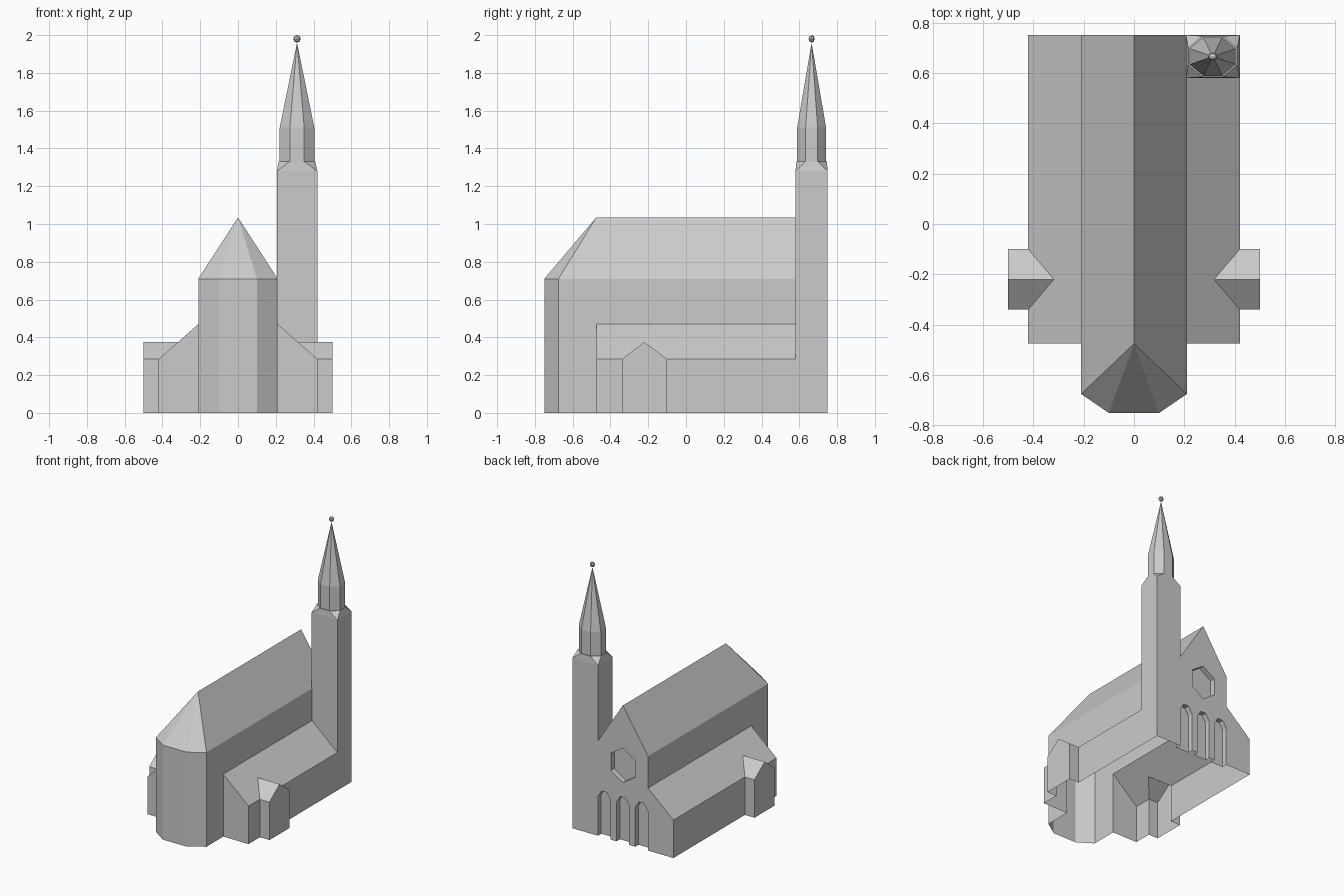
import bpy, bmesh, math

if "Cube" in bpy.data.objects:
    bpy.data.objects.remove(bpy.data.objects["Cube"])


def hull(name, points):
    """Convex solid around a few points."""
    bm = bmesh.new()
    for p in points:
        bm.verts.new(p)
    bmesh.ops.convex_hull(bm, input=bm.verts[:])
    bmesh.ops.dissolve_limit(bm, angle_limit=0.01, verts=bm.verts[:], edges=bm.edges[:])
    bmesh.ops.recalc_face_normals(bm, faces=bm.faces[:])
    mesh = bpy.data.meshes.new(name)
    bm.to_mesh(mesh)
    bm.free()
    ob = bpy.data.objects.new(name, mesh)
    bpy.context.collection.objects.link(ob)
    return ob


def prism_y(name, profile, y0, y1):
    """Profile in x, z swept along y."""
    return hull(name, [(x, y, z) for y in (y0, y1) for x, z in profile])


def combine(target, tool, operation):
    mod = target.modifiers.new("cut", 'BOOLEAN')
    mod.operation, mod.solver, mod.object = operation, 'EXACT', tool
    bpy.context.view_layer.objects.active = target
    bpy.ops.object.modifier_apply(modifier=mod.name)
    bpy.data.objects.remove(tool)


# Nave with polygonal apse and hipped roof end
plan = [(s * x, y) for s in (-1, 1) for x, y in ((0.21, 0.75), (0.21, -0.675), (0.10, -0.75))]
church = hull("church_body", [(x, y, z) for z in (0, 0.71) for x, y in plan]
              + [(0, 0.75, 1.035), (0, -0.475, 1.035)])

# Side aisles with lean-to roofs
aisles = prism_y("aisles", [(s * x, z) for s in (-1, 1)
                            for x, z in ((0.42, 0), (0.42, 0.285), (0.21, 0.47))], -0.475, 0.75)

# Gabled side porches, running through the aisles
porches = hull("porches", [(x, y, z) for x in (-0.5, 0.5) for y, z in
                           ((-0.34, 0), (-0.34, 0.285), (-0.22, 0.375), (-0.10, 0.285), (-0.10, 0))])

# Square tower with broached top, then octagonal belfry and spire
CX, CY = 0.3125, 0.665


def octagon(z, k=1.0):
    r = k / math.cos(math.pi / 8)
    return [(CX + 0.0915 * r * math.cos(a), CY + 0.0765 * r * math.sin(a), z)
            for a in (math.pi / 8 + i * math.pi / 4 for i in range(8))]


square = [(x, y) for x in (0.206, 0.42) for y in (0.58, 0.75)]
tower = hull("tower", [(x, y, z) for z in (0, 1.28) for x, y in square] + octagon(1.33, 1.06))
spire = hull("spire", octagon(1.30) + octagon(1.51) + [(CX, CY, 1.96)])

for part in (aisles, porches, tower, spire):
    combine(church, part, 'UNION')

# Three arched doorways and a hexagonal window recessed in the rear facade
for cx in (-0.155, 0, 0.155):
    arch = [(cx + s * w, z) for s in (-1, 1) for w, z in ((0.053, -0.1), (0.053, 0.295), (0.022, 0.345))]
    combine(church, prism_y("doorway", arch, 0.71, 0.85), 'DIFFERENCE')
hexagon = [(0.115 * math.sin(i * math.pi / 3), 0.585 + 0.13 * math.cos(i * math.pi / 3)) for i in range(6)]
combine(church, prism_y("window", hexagon, 0.71, 0.85), 'DIFFERENCE')

# Open underside: the building is a hollow shell
bm = bmesh.new()
bm.from_mesh(church.data)
bmesh.ops.remove_doubles(bm, verts=bm.verts[:], dist=0.0001)
floor = [f for f in bm.faces if all(abs(v.co.z) < 0.001 for v in f.verts)]
bmesh.ops.delete(bm, geom=floor, context='FACES')
bmesh.ops.dissolve_limit(bm, angle_limit=0.01, verts=bm.verts[:], edges=bm.edges[:])
bm.to_mesh(church.data)
bm.free()

# Small faceted ball on the spire
bpy.ops.mesh.primitive_uv_sphere_add(segments=8, ring_count=4, radius=0.02, location=(CX, CY, 1.98))
ball = bpy.context.object
ball.name = "spire_ball"
ball.scale = (1, 0.8, 1)
